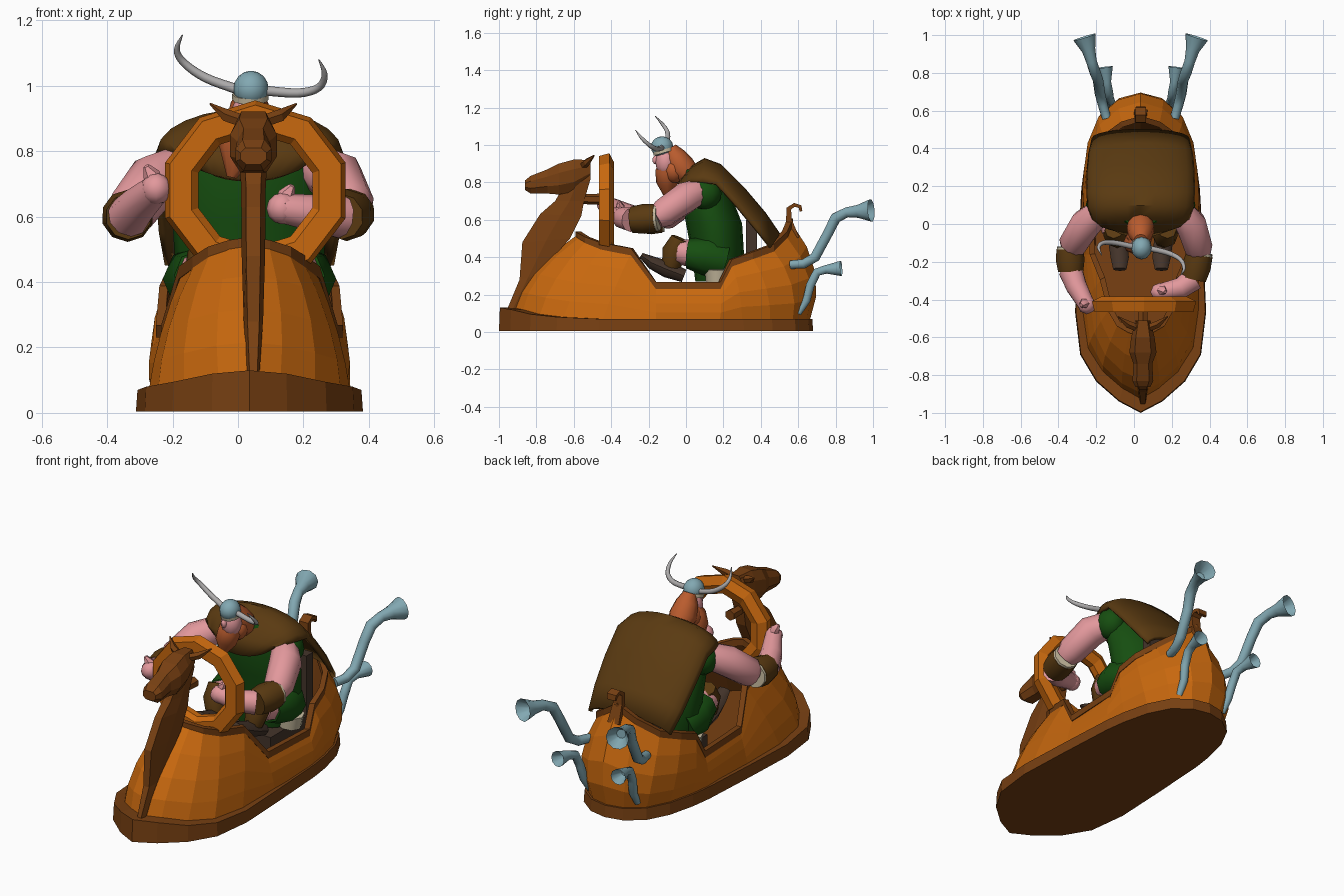
import bpy, bmesh, math
from mathutils import Vector as V

if "Cube" in bpy.data.objects:
    bpy.data.objects.remove(bpy.data.objects["Cube"])

CX = 0.035  # the kart's middle line


def mat(name, r, g, b):
    m = bpy.data.materials.new(name)
    lin = lambda c: ((c / 255 + 0.055) / 1.055) ** 2.4
    m.diffuse_color = (lin(r), lin(g), lin(b), 1)
    m.use_nodes = True
    m.node_tree.nodes["Principled BSDF"].inputs["Base Color"].default_value = m.diffuse_color
    return m


ORANGE = mat("orange wood", 200, 104, 14)
WOOD = mat("dark wood", 120, 64, 18)
CLOAK = mat("brown cloth", 90, 58, 17)
GREEN = mat("green cloth", 22, 78, 16)
SKIN = mat("skin", 226, 152, 156)
HAIR = mat("red hair", 186, 92, 46)
STEEL = mat("blue steel", 130, 168, 178)
HORN = mat("grey horn", 172, 170, 170)
BOOT = mat("dark leather", 68, 52, 42)
FUR = mat("pale fur", 200, 188, 160)


def mk(name, verts, faces, m, smooth=False):
    me = bpy.data.meshes.new(name)
    me.from_pydata([(v[0] + CX, v[1], v[2]) for v in verts], [], faces)
    bm = bmesh.new()
    bm.from_mesh(me)
    bmesh.ops.recalc_face_normals(bm, faces=bm.faces)
    bm.to_mesh(me)
    bm.free()
    me.materials.append(m)
    ob = bpy.data.objects.new(name, me)
    bpy.context.collection.objects.link(ob)
    if smooth:
        bpy.ops.object.select_all(action='DESELECT')
        ob.select_set(True)
        bpy.context.view_layer.objects.active = ob
        bpy.ops.object.shade_smooth_by_angle(angle=math.radians(50))
    return ob


def loft(name, rings, m, smooth=False, caps=(True, True), wrap=False):
    n, k = len(rings[0]), len(rings)
    faces = []
    for i in range(k if wrap else k - 1):
        a, b = i * n, (i + 1) % k * n
        faces += [(a + j, a + (j + 1) % n, b + (j + 1) % n, b + j) for j in range(n)]
    if not wrap:
        if caps[0]:
            faces.append(tuple(range(n)))
        if caps[1]:
            faces.append(tuple(range((k - 1) * n, k * n)))
    return mk(name, [p for r in rings for p in r], faces, m, smooth)


def curved(pts, steps=4):  # smooth path through points (x, y, z, radius)
    res, q = [], [V(pts[0])] + [V(p) for p in pts] + [V(pts[-1])]
    for i in range(1, len(q) - 2):
        a, b, c, d = q[i - 1:i + 3]
        for t in (j / steps for j in range(steps)):
            res.append(.5 * (2 * b + (c - a) * t + (2 * a - 5 * b + 4 * c - d) * t * t + (3 * b - a - 3 * c + d) * t ** 3))
    res.append(q[-1])
    return [p.to_3d() for p in res], [max(p.w, .002) for p in res]


def tube(name, path, radii, m, sides=8, ref=(0, 0, 1), smooth=True, mouth=False, turn=0.0):
    path, rings = [V(p) for p in path], []
    for i, p in enumerate(path):
        t = (path[min(i + 1, len(path) - 1)] - path[max(i - 1, 0)]).normalized()
        n1 = V(ref) - t * t.dot(V(ref))
        n1.normalize()
        n2 = t.cross(n1)
        a, b = radii[i] if isinstance(radii[i], tuple) else (radii[i], radii[i])
        ang = [2 * math.pi * j / sides + turn for j in range(sides)]
        rings.append([p + n1 * a * math.cos(w) + n2 * b * math.sin(w) for w in ang])
    if mouth:  # hollow end of a horn-shaped pipe
        q = path[-1].lerp(path[-2], 0.9)
        rings.append([q + (v - path[-1]) * 0.4 for v in rings[-1]])
    return loft(name, rings, m, smooth)


def blob(name, c, r, m, seg=12, rows=8):
    rings = []
    for i in range(rows + 1):
        a = math.pi * min(max(i / rows, 0.02), 0.98)
        rings.append([(c[0] + r[0] * math.sin(a) * math.cos(2 * math.pi * j / seg),
                       c[1] + r[1] * math.sin(a) * math.sin(2 * math.pi * j / seg),
                       c[2] + r[2] * math.cos(a)) for j in range(seg)])
    return loft(name, rings, m, True)


def box(name, lo, hi, m):
    rect = lambda z: [(lo[0], lo[1], z), (hi[0], lo[1], z), (hi[0], hi[1], z), (lo[0], hi[1], z)]
    return loft(name, [rect(lo[2]), rect(hi[2])], m)


# Hull stations from bow to stern: base x, y, z and cockpit rim x, y, z
st = [(0, -.93, .115, 0, -.58, .52), (.095, -.875, .105, .06, -.565, .51), (.20, -.785, .08, .12, -.53, .49),
      (.28, -.66, .065, .165, -.45, .46), (.31, -.45, .055, .205, -.29, .43), (.31, -.16, .055, .258, -.16, .25),
      (.295, .18, .055, .275, .18, .25), (.28, .30, .055, .265, .24, .37), (.245, .45, .055, .248, .35, .41),
      (.185, .57, .055, .195, .46, .45), (.095, .64, .055, .1, .53, .52), (0, .66, .055, 0, .56, .59)]
st = st + [(-s[0], s[1], s[2], -s[3], s[4], s[5]) for s in st[-2:0:-1]]
base, rim = [V(s[:3]) for s in st], [V(s[3:]) for s in st]
out = [V((b.x, (b.y + .1) * .4, 0)).normalized() for b in base]


def hull_ring(v):
    return [b.lerp(t, v) + o * 4 * v * (1 - v) * ((.004 if b.y < 0 else .016) + .065 * o.y * o.y)
            for b, t, o in zip(base, rim, out)]


loft("hull", [hull_ring(v) for v in (0, .25, .5, .75, 1)], ORANGE, caps=(True, False))
floor = [V((b.x * .78, -.12 + (b.y + .12) * .8, .17)) for b in base]
loft("hull_inside", [[t - o * .01 for t, o in zip(rim, out)], floor], WOOD, caps=(False, True))
shift = lambda ring, d, dz: [p + o * d + V((0, 0, dz)) for p, o in zip(ring, out)]
loft("cockpit_rim", [shift(rim, .012, -.02), shift(rim, .012, .018), shift(rim, -.018, .018),
                     shift(rim, -.018, -.02)], WOOD, wrap=True)
foot = [p + o * (.02 + .05 * max(0, -o.y)) for p, o in zip(base, out)]
loft("base_band", [[V((p.x, p.y, .005)) for p in foot], shift(foot, -.005, .015), shift(base, -.01, .015)], WOOD)

# Figurehead: neck, head and ears
FX = .012
neck = [(-.965, .10, -.90, .12, .018), (-.89, .28, -.80, .30, .03), (-.875, .48, -.62, .50, .036),
        (-.78, .63, -.56, .62, .037), (-.70, .70, -.545, .70, .038), (-.66, .77, -.51, .82, .045),
        (-.65, .90, -.51, .91, .04)]
rings = []
for fy, fz, by, bz, w in neck:
    my, mz = (fy + by) / 2, (fz + bz) / 2
    rings.append([(FX + x * w, y, z) for x, y, z in ((-.6, fy, fz), (.6, fy, fz), (1, my, mz),
                                                     (.8, by, bz), (-.8, by, bz), (-1, my, mz))])
loft("figurehead_neck", rings, WOOD)
head = [(-.862, .76, .81, .04), (-.83, .74, .835, .055), (-.74, .74, .87, .05), (-.68, .735, .90, .072),
        (-.60, .75, .922, .062), (-.51, .82, .92, .04)]
loft("figurehead_head", [[(FX + x * w, y, lo + (hi - lo) * f) for x, f in
     ((-.55, 0), (.55, 0), (1, .3), (1, .7), (.6, 1), (-.6, 1), (-1, .7), (-1, .3))] for y, lo, hi, w in head], WOOD)
for s in (-1, 1):
    tube("figurehead_ear", [(FX + s * .03, -.55, .89), (FX + s * .08, -.53, .908), (FX + s * .132, -.49, .945)],
         [.02, .02, .003], WOOD, 5, smooth=False)

# Stern curl
tube("stern_curl", [(0, .585, .5), (0, .55, .6), (0, .55, .66), (0, .58, .68), (0, .61, .67), (0, .615, .645)],
     [(.05, .03), (.04, .022), (.04, .018), (.04, .015), (.04, .014), (.035, .01)], WOOD, 4, (1, 0, 0), False, turn=math.pi / 4)

# Ten-sided steering ring with a ridged section, and its axle
ring = [(.29, -.41), (.275, -.465), (.205, -.465), (.183, -.44), (.183, -.405), (.24, -.385)]
loft("steering_ring", [[(r * math.sin(j * math.pi / 5) + .018, y, .68 + .95 * r * math.cos(j * math.pi / 5))
                        for j in range(10)] for r, y in ring], ORANGE, wrap=True)
tube("steering_axle", [(FX, -.57, .71), (FX, -.46, .71)], [.025, .03], WOOD, 6, smooth=False)

# Seat
box("seat_base", (-.17, -.0, .16), (.17, .36, .26), BOOT)
box("seat_back", (-.17, .32, .2), (.17, .38, .6), BOOT)

# Exhaust pipes
for s in (-1, 1):
    tube("upper_pipe", [(s * .18, .56, .36), (s * .2, .63, .365), (s * .215, .69, .40), (s * .225, .76, .53),
                        (s * .24, .80, .61), (s * .26, .86, .64), (s * .275, .92, .645), (s * .297, .99, .65)],
         [.024, .026, .028, .028, .03, .028, .036, .062], STEEL, 10, (1, 0, 0), mouth=True)
    tube("lower_pipe", [(s * .15, .60, .10), (s * .155, .645, .17), (s * .165, .665, .25), (s * .17, .70, .32),
                        (s * .18, .75, .335), (s * .19, .83, .34)],
         [.018, .022, .024, .024, .024, .043], STEEL, 10, (1, 0, 0), mouth=True)

# Driver: tunic and cape
body = [(.17, .27, .17, .12), (.17, .42, .225, .14), (.15, .58, .235, .15), (.11, .72, .235, .135),
        (.08, .82, .2, .09), (.05, .87, .1, .06)]
loft("tunic", [[(rx * math.cos(j * math.pi / 8), y + ry * math.sin(j * math.pi / 8), z) for j in range(16)]
               for y, z, rx, ry in body], GREEN, True)
# cape rows: middle y, z, half width, edge y, z
cape = [(-.06, .71, .15, 0, .76), (-.03, .80, .21, .0, .79), (.04, .885, .25, .03, .80), (.10, .92, .272, .09, .80),
        (.18, .89, .278, .16, .79), (.31, .76, .277, .27, .67), (.42, .63, .268, .37, .55), (.495, .52, .25, .45, .45)]
N = 12
verts = []
for y, z, w, ey, ez in cape:
    for j in range(N + 1):
        a = (j / N - .5) * math.pi
        k = 1 - math.cos(a)
        verts.append((w * math.sin(a), y + (ey - y) * k, z + (ez - z) * k))
faces = [(i * (N + 1) + j, i * (N + 1) + j + 1, (i + 1) * (N + 1) + j + 1, (i + 1) * (N + 1) + j)
         for i in range(len(cape) - 1) for j in range(N)]
mod = mk("cape", verts, faces, CLOAK, True).modifiers.new("thickness", 'SOLIDIFY')
mod.thickness, mod.offset = .02, 0

# Legs and boots
for s in (-1, 1):
    tube("trouser_leg", [(s * .14, .2, .38), (s * .16, .1, .41), (s * .15, .01, .42)], [.1, .105, .08], GREEN)
    tube("tunic_hem", [(s * .17, .17, .27), (s * .18, .17, .34)], [.065, .07], FUR)
    tube("knee", [(s * .15, .03, .42), (s * .14, -.04, .43)], [.075, .065], SKIN)
    tube("leg_wrap", [(s * .14, -.03, .50), (s * .13, -.06, .43), (s * .12, -.08, .35)], [.05, .068, .05], CLOAK, 8, (0, 1, 0))
    tube("boot", [(s * .12, -.01, .30), (s * .12, -.1, .335), (s * .11, -.18, .37), (s * .11, -.24, .41)],
         [(.035, .045), (.045, .05), (.035, .048), (.015, .035)], BOOT)

# Arms: shoulder, upper arm, elbow, cuff start, cuff end, wrist and knuckles for each side
arms = {"right": [(.21, .07, .75), (.265, .0, .72), (.305, -.12, .635), (.312, -.16, .61), (.28, -.29, .60),
                  (.21, -.34, .61), (.10, -.36, .625)],
        "left": [(-.21, .07, .75), (-.29, .0, .71), (-.36, -.11, .62), (-.375, -.13, .605), (-.37, -.25, .60),
                 (-.34, -.33, .635), (-.285, -.43, .685)]}
for side, p in arms.items():
    s = 1 if side == "right" else -1
    blob(side + "_sleeve", (s * .215, .10, .74), (.075, .09, .085), GREEN)
    tube(side + "_upper_arm", p[:4], [.07, .085, .078, .06], SKIN, 10)
    a, b = V(p[3]), V(p[4])
    tube(side + "_cuff_fur", [a.lerp(b, -.1), a.lerp(b, .04)], [.07, .073], FUR, 10)
    tube(side + "_cuff", [a, a.lerp(b, .5), b], [.074, .08, .07], CLOAK, 10)
    tube(side + "_forearm", p[4:], [.066, .058, .045], SKIN, 10)
    h = V(p[6])
    blob(side + "_hand", h, (.048, .048, .048), SKIN, 8, 6)
    tube(side + "_thumb", [h, h + V((.015 * s, .01, .045)), h + V((.03 * s, 0, .07))], [.03, .026, .01], SKIN, 6, (1, 0, 0))

# Head, beard and helmet
blob("face", (0, -.108, .91), (.055, .055, .075), SKIN)
blob("nose", (-.01, -.16, .92), (.016, .02, .024), SKIN, 8, 6)
tube("back_hair", [(0, -.085, .985), (0, -.06, .94), (0, -.025, .88), (0, .02, .84)], [.035, .06, .075, .06], HAIR, 10)
blob("side_hair", (-.005, -.065, .865), (.07, .06, .07), HAIR)
tube("beard", [(0, -.09, .905), (-.015, -.1, .86), (-.035, -.1, .80), (-.055, -.1, .72)],
     [.05, .064, .06, .015], HAIR, 8, (0, 1, 0))
tube("helmet_band", [(.003, -.118, .958), (.003, -.123, .975)], [.056, .056], FUR, 12, (0, 1, 0))
blob("helmet", (.005, -.128, .99), (.054, .06, .056), STEEL)
left = [(-.04, -.12, .99, .015), (-.135, -.10, 1.025, .014), (-.2, -.10, 1.07, .012), (-.222, -.125, 1.11, .009),
        (-.205, -.165, 1.155, .002)]
right = [(.05, -.13, .985, .015), (.15, -.155, .978, .014), (.212, -.19, .995, .012), (.23, -.235, 1.035, .009),
         (.212, -.27, 1.08, .002)]
for name, pts in (("left_horn", left), ("right_horn", right)):
    tube(name, *curved(pts), HORN, 8, (0, 1, 0))
